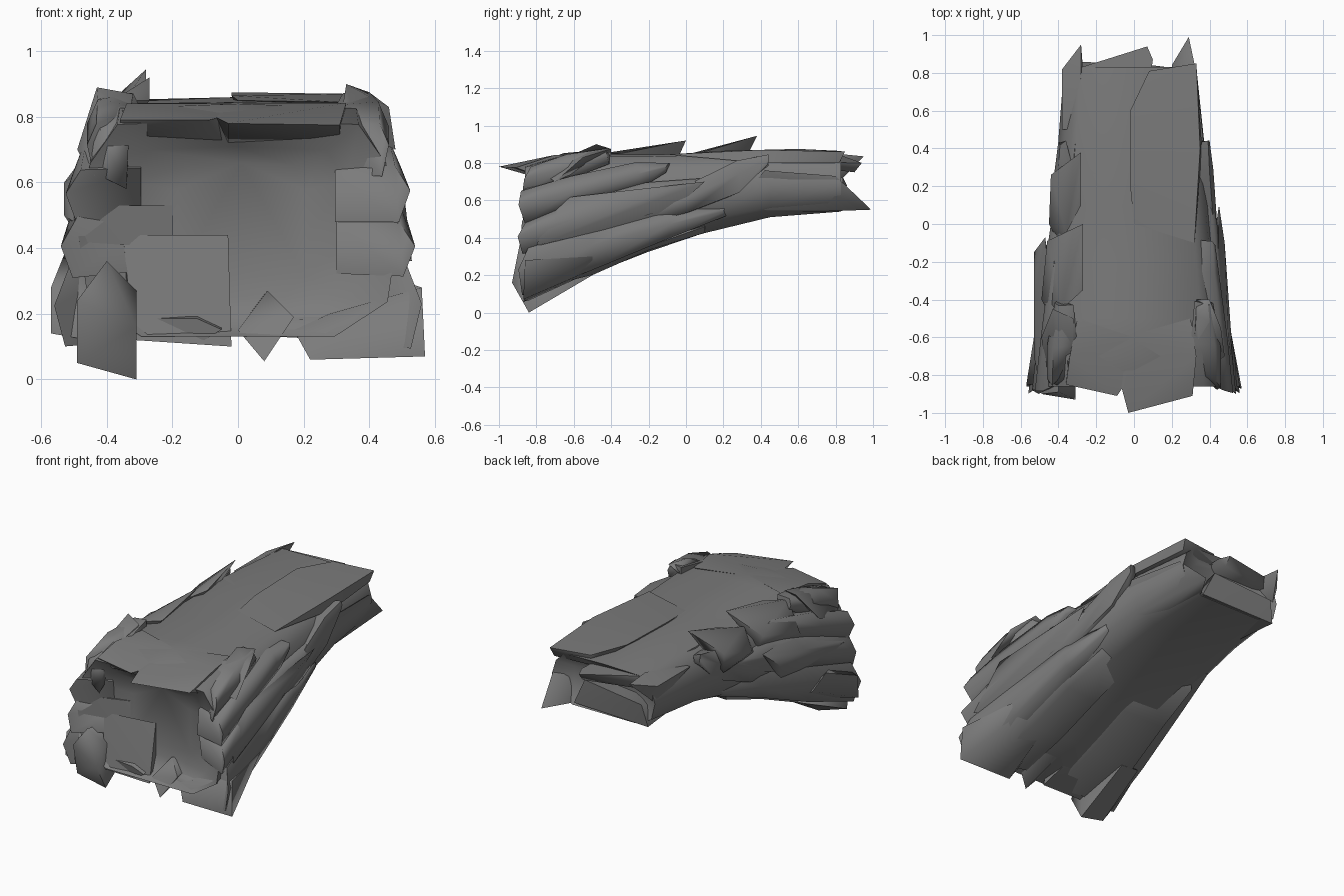
import bpy, bmesh, math, random
from mathutils import Vector
from mathutils.bvhtree import BVHTree

random.seed(4)
rock = bpy.data.materials.new("dark_rock")
rock.diffuse_color = (.2, .2, .2, 1)
core = None


def inside(p):
    # counts crossings of the body surface along a skewed ray
    d, n, o = Vector((.13, .21, .97)).normalized(), 0, Vector(p)
    while n < 20:
        hit = core.ray_cast(o, d)[0]
        if hit is None:
            break
        n += 1
        o = hit + d * 1e-4
    return n % 2 == 1


def finish(name, bm, angle):
    bmesh.ops.recalc_face_normals(bm, faces=bm.faces)
    if core:  # drop faces buried in the body
        buried = [f for f in bm.faces if inside(f.calc_center_median())
                  and all(inside(v.co) for v in f.verts)]
        bmesh.ops.delete(bm, geom=buried, context='FACES')
    me = bpy.data.meshes.new(name)
    bm.to_mesh(me)
    bm.free()
    me.materials.append(rock)
    ob = bpy.data.objects.new(name, me)
    bpy.context.collection.objects.link(ob)
    bpy.ops.object.select_all(action='DESELECT')
    ob.select_set(True)
    bpy.context.view_layer.objects.active = ob
    bpy.ops.object.shade_smooth_by_angle(angle=math.radians(angle))


def loft(name, rings):
    bm = bmesh.new()
    vs = [[bm.verts.new(p) for p in r] for r in rings]
    n = len(vs[0])
    for a, b in zip(vs, vs[1:]):
        for i in range(n):
            j = (i + 1) % n
            bm.faces.new((a[i], a[j], b[j], b[i]))
    bm.faces.new(vs[0])
    bm.faces.new(vs[-1])
    tree = BVHTree.FromBMesh(bm)
    finish(name, bm, 75)
    return tree


def shard(name, pts):
    bm = bmesh.new()
    for p in pts:
        bm.verts.new(p)
    bmesh.ops.convex_hull(bm, input=bm.verts)
    junk = [v for v in bm.verts if not v.link_faces]
    bmesh.ops.delete(bm, geom=junk, context='VERTS')
    finish(name, bm, 70)


STRIP = [(-1, -.9), (.7, -1), (1, .1), (.6, 1), (-1, .9)]


def strip(name, stations, s=1, jag=.03, slope=.1):
    # tapering layer of rock; stations are (y, x, z, half width, half height)
    rings = []
    for k, (y, x, z, hx, hz) in enumerate(stations):
        j = jag if k == 0 else jag * .5
        rings.append([(s * (x + hx * u),
                       y + random.uniform(-j, j) + (slope if k == 0 and u < 0 else 0),
                       z + hz * w + random.uniform(-.008, .008)) for u, w in STRIP])
    loft(name, rings)


# Main body, with sunken front and rear faces
SECTION = [(-.6, 0), (0, 0), (.6, 0), (.93, .16), (1, .5), (.92, .8), (.75, .98),
           (0, 1), (-.75, .98), (-.92, .8), (-1, .5), (-.93, .16)]
BODY = [(-.75, -.2, .22, .25, .66), (-.79, -.36, .36, .16, .71), (-.86, -.49, .49, .13, .79),
        (-.7, -.48, .48, .16, .84), (-.5, -.47, .47, .22, .845), (-.2, -.44, .44, .34, .845),
        (.1, -.42, .41, .425, .85), (.45, -.40, .37, .51, .86),
        (.83, -.37, .33, .54, .845), (.78, -.26, .23, .61, .79)]
core = loft("rock_body", [[((l + r) / 2 + (r - l) / 2 * u, y, b + (t - b) * w) for u, w in SECTION]
                          for y, l, r, b, t in BODY])

# Layered strips along both sides
SIDE = {
    "low": [(-.87, .45, .22, .11, .12), (-.5, .42, .34, .085, .11),
            (-.1, .38, .47, .07, .08), (.2, .34, .54, .05, .03)],
    "middle": [(-.88, .42, .40, .12, .085), (-.6, .42, .50, .09, .09),
               (-.2, .40, .61, .07, .09), (.2, .37, .69, .04, .03)],
    "high": [(-.89, .41, .56, .115, .085), (-.6, .41, .65, .085, .085),
             (-.25, .39, .74, .06, .07), (-.1, .39, .77, .04, .03)],
    "shoulder": [(-.85, .39, .70, .07, .08), (-.65, .38, .77, .08, .075),
                 (-.42, .37, .83, .05, .04)],
    "long": [(-.35, .40, .50, .05, .06), (0, .39, .61, .05, .08),
             (.28, .37, .73, .05, .09), (.43, .38, .82, .02, .03)],
}
for label, s in (("right", 1), ("left", -1)):
    for part, st in SIDE.items():
        strip(f"{label}_{part}_layer", st, s)

# Underside ribs, just proud of the body and fading into it
for side, x0, w in (("left", -.24, .19), ("right", .27, .14)):
    strip(f"{side}_underside_rib",
          [(y, x0 * r, b, w * r, .03) for y, r, b in
           ((-.84, 1, .15), (-.5, .95, .235), (-.2, .88, .358), (.1, .8, .465))], 1, .01, .04)

# Top slabs
shard("front_overhang", [(-.03, -1, .78), (.31, -.91, .775), (-.07, -.85, .80), (.33, -.7, .843),
                         (-.05, -.6, .842), (.3, -.5, .842), (-.03, -.76, .71), (.31, -.76, .72)])
shard("front_left_slab", [(-.36, -.85, .79), (-.09, -.91, .79), (-.05, -.85, .80), (-.34, -.7, .84),
                          (0, -.6, .842), (-.3, -.5, .842), (-.36, -.79, .72), (-.03, -.76, .70)])
shard("right_top_slab", [(0, 0, .85), (-.02, .2, .865), (-.02, .6, .875), (.08, .81, .865),
                         (.33, .85, .86), (.35, .4, .87), (.32, -.1, .845), (0, .2, .82),
                         (.32, .82, .80), (.08, .8, .80), (.36, .4, .8)])
shard("left_top_slab", [(-.32, .3, .85), (0, .2, .85), (-.28, .83, .84), (.07, .94, .80),
                        (.10, .87, .80), (-.3, .82, .76), (.07, .9, .75), (0, .3, .82)])

# Pointed plates over the left shoulder
shard("left_rear_plate", [(-.28, .38, .945), (-.28, .1, .86), (-.44, .26, .80), (-.45, 0, .72),
                          (-.43, .25, .68), (-.36, -.05, .83), (-.34, .3, .80), (-.40, -.1, .66)])
shard("left_mid_plate", [(-.27, 0, .92), (-.27, -.35, .85), (-.46, -.09, .78), (-.49, -.4, .70),
                         (-.38, -.45, .85), (-.42, -.1, .70), (-.44, -.5, .62)])
shard("left_front_plate", [(-.43, -.45, .89), (-.32, -.5, .87), (-.33, -.8, .80), (-.42, -.85, .76),
                           (-.49, -.6, .70), (-.46, -.82, .64), (-.34, -.86, .58)])
shard("left_outer_plate", [(-.53, -.15, .60), (-.47, -.07, .68), (-.53, -.4, .60), (-.53, -.7, .50),
                           (-.50, -.85, .48), (-.44, -.4, .66), (-.44, -.3, .42), (-.44, -.85, .36)])

# Right shoulder peak and outer plate
shard("right_peak", [(.33, -.48, .90), (.40, -.40, .875), (.32, -.6, .84), (.46, -.55, .83),
                     (.33, -.4, .84), (.48, -.7, .70), (.36, -.8, .76)])
shard("right_outer_plate", [(.48, -.1, .66), (.45, .1, .70), (.50, -.5, .48), (.53, -.8, .36),
                            (.50, -.6, .62), (.42, -.1, .52), (.42, -.7, .36), (.44, -.7, .6)])

# Jagged teeth along the front bottom edge
shard("left_block", [(-.49, -.90, .24), (-.40, -.89, .36), (-.31, -.93, .16), (-.49, -.86, .05),
                     (-.31, -.84, 0), (-.31, -.84, .27), (-.45, -.5, .21), (-.33, -.5, .2),
                     (-.4, -.6, .3)])
shard("left_corner", [(-.57, -.86, .14), (-.57, -.85, .28), (-.53, -.6, .38), (-.40, -.86, .11),
                      (-.42, -.5, .24), (-.51, -.5, .30), (-.42, -.84, .33)])
shard("left_lip", [(-.32, -.85, .12), (-.02, -.83, .10), (-.03, -.755, .44), (-.35, -.80, .44),
                   (-.05, -.6, .2), (-.35, -.6, .2)])
shard("left_panel", [(-.5, -.86, .42), (-.5, -.86, .53), (-.2, -.755, .53), (-.2, -.76, .4),
                     (-.45, -.7, .53), (-.45, -.7, .42)])
shard("centre_tooth", [(.08, -.87, .055), (0, -.83, .15), (.09, -.77, .27), (.17, -.83, .19),
                       (.03, -.6, .2), (.14, -.6, .2)])
shard("right_corner", [(.22, -.85, .06), (.57, -.87, .07), (.56, -.86, .28), (.17, -.81, .15),
                       (.28, -.82, .2), (.50, -.5, .3), (.25, -.5, .22), (.46, -.5, .23)])

# Rear points
shard("right_rear_point", [(.29, .99, .55), (.33, .80, .73), (.37, .42, .76), (.34, .25, .55),
                           (.22, .45, .53), (.2, .84, .55), (.24, .8, .68)])
shard("left_rear_point", [(-.28, .95, .835), (-.38, .82, .80), (-.38, .5, .80), (-.28, .8, .85),
                          (-.27, .82, .76), (-.36, .8, .68), (-.3, .5, .8)])
shard("rear_shelf", [(-.33, .84, .545), (-.3, .86, .68), (.1, .84, .72), (.18, .83, .555),
                     (-.3, .5, .55), (.15, .5, .55), (0, .6, .75)])
